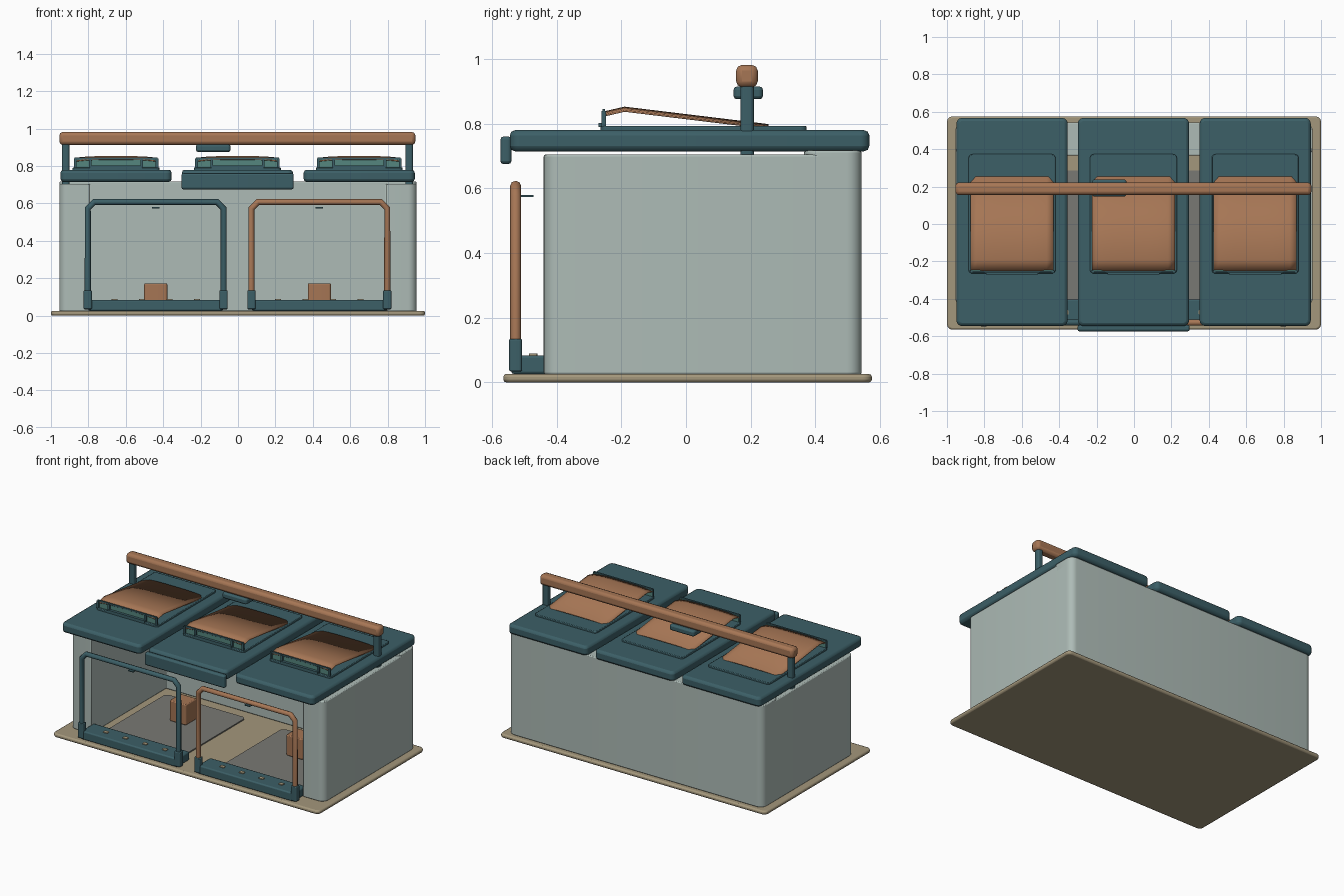
import bpy, bmesh

old = bpy.data.objects.get("Cube")
if old:
    bpy.data.objects.remove(old, do_unlink=True)


def material(name, r, g, b):
    m = bpy.data.materials.new(name)
    m.use_nodes = True
    m.diffuse_color = (r, g, b, 1)
    m.node_tree.nodes["Principled BSDF"].inputs["Base Color"].default_value = (r, g, b, 1)
    return m


SAGE = material("sage", 0.42, 0.50, 0.47)
TEAL = material("dark teal", 0.045, 0.115, 0.135)
COPPER = material("copper brown", 0.38, 0.18, 0.09)
KHAKI = material("khaki", 0.37, 0.31, 0.20)
GREY = material("warm grey", 0.19, 0.19, 0.175)
GREEN = material("sea green", 0.09, 0.24, 0.21)


def finish(name, bm, mat, edge=0.0):
    bmesh.ops.recalc_face_normals(bm, faces=bm.faces)
    mesh = bpy.data.meshes.new(name)
    bm.to_mesh(mesh)
    bm.free()
    mesh.materials.append(mat)
    ob = bpy.data.objects.new(name, mesh)
    bpy.context.collection.objects.link(ob)
    bpy.ops.object.select_all(action='DESELECT')
    ob.select_set(True)
    bpy.context.view_layer.objects.active = ob
    bpy.ops.object.shade_smooth_by_angle(angle=0.7)
    if edge:
        mod = ob.modifiers.new("soft_edges", 'BEVEL')
        mod.width = edge
        mod.segments = 2
        mod.limit_method = 'ANGLE'
        mod.angle_limit = 0.9
    return ob


def prism(name, outline, z0, z1, mat, radius=0.0, edge=0.0, round_if=None):
    """Extruded outline with rounded upright corners."""
    bm = bmesh.new()
    base = bm.faces.new([bm.verts.new((x, y, z0)) for x, y in outline])
    top = bmesh.ops.extrude_face_region(bm, geom=[base])
    bmesh.ops.translate(bm, vec=(0, 0, z1 - z0),
                        verts=[g for g in top["geom"] if isinstance(g, bmesh.types.BMVert)])
    if radius:
        upright = [e for e in bm.edges if abs(e.verts[0].co.z - e.verts[1].co.z) > 1e-4
                   and (round_if is None or round_if(e.verts[0].co))]
        bmesh.ops.bevel(bm, geom=upright, offset=radius, segments=6,
                        profile=0.5, affect='EDGES')
    return finish(name, bm, mat, edge)


def box(name, x, y, z, mat, radius=0.0, edge=0.0):
    outline = [(x[0], y[0]), (x[1], y[0]), (x[1], y[1]), (x[0], y[1])]
    return prism(name, outline, z[0], z[1], mat, radius, edge)


def tube(name, points, depth, mat):
    curve = bpy.data.curves.new(name, 'CURVE')
    curve.dimensions = '3D'
    curve.bevel_depth = depth
    curve.bevel_resolution = 2
    curve.use_fill_caps = True
    spline = curve.splines.new('POLY')
    spline.points.add(len(points) - 1)
    for p, co in zip(spline.points, points):
        p.co = (*co, 1)
    curve.materials.append(mat)
    ob = bpy.data.objects.new(name, curve)
    bpy.context.collection.objects.link(ob)


# Floor plate and three-sided shell, open at the front
box("floor_plate", (-1, 1), (-0.565, 0.575), (0, 0.026), KHAKI, 0.03, 0.009)
W, T, F, B, I = 0.955, 0.795, -0.44, 0.543, 0.365
shell = [(-W, F), (-T, F), (-T, I), (T, I), (T, F), (W, F), (W, B), (-W, B)]
prism("shell_walls", shell, 0.024, 0.705, SAGE, 0.045, 0.006, lambda c: abs(c.x) > 0.9)
box("back_wall_cap", (-W, W), (I, B), (0.66, 0.717), SAGE, 0.045, 0.006)


def sheet(name, cx, mat):
    """Thin crowned flap, hinged at the back and raised at the front."""
    bm = bmesh.new()
    half, steps = 0.222, 12
    profile = [(-0.255, 0.838), (-0.19, 0.853), (0.255, 0.799)]
    rows = []
    for y, z in profile:
        row = []
        for i in range(steps + 1):
            t = 2 * i / steps - 1
            row.append(bm.verts.new((cx + half * t, y, z - 0.010 * abs(t) ** 4)))
        rows.append(row)
    for a, b in zip(rows, rows[1:]):
        for i in range(steps):
            bm.faces.new((a[i], a[i + 1], b[i + 1], b[i]))
    ob = finish(name, bm, mat)
    ob.modifiers.new("thickness", 'SOLIDIFY').thickness = 0.006


# Three lids, each with a raised panel and an angled flap
for side, cx in (("right", -0.652), ("middle", -0.003), ("left", 0.648)):
    box(side + "_lid", (cx - 0.297, cx + 0.297), (-0.545, 0.567), (0.715, 0.78),
        TEAL, 0.03, 0.016)
    box(side + "_lid_panel", (cx - 0.232, cx + 0.232), (-0.265, 0.373), (0.775, 0.793),
        TEAL, 0.02, 0.004)
    sheet(side + "_flap", cx, COPPER)
    box(side + "_flap_front", (cx - 0.22, cx + 0.22), (-0.252, -0.247), (0.792, 0.836), GREEN)
    box(side + "_flap_rail", (cx - 0.222, cx + 0.222), (-0.258, -0.25), (0.835, 0.845), TEAL)
    for s in (-1, 1):
        a, b = sorted((cx + s * 0.13, cx + s * 0.145))
        box(side + "_flap_bracket", (a, b), (-0.262, -0.25), (0.79, 0.838), TEAL)
        a, b = sorted((cx + s * 0.212, cx + s * 0.226))
        box(side + "_flap_end", (a, b), (-0.262, -0.248), (0.79, 0.84), TEAL)
    box(side + "_flap_sill", (cx - 0.14, cx + 0.14), (-0.27, -0.25), (0.79, 0.803), TEAL)
box("middle_lid_lip", (-0.302, 0.298), (-0.574, -0.54), (0.675, 0.761), TEAL, 0.012, 0.01)

# Long carrying bar on two posts
box("carry_bar", (-0.955, 0.948), (0.155, 0.222), (0.913, 0.982), COPPER, 0.0, 0.018)
box("bar_latch", (-0.225, -0.04), (0.147, 0.238), (0.876, 0.915), TEAL, 0.015, 0.01)
for x in (-0.922, 0.915):
    box("bar_post", (x - 0.02, x + 0.02), (0.168, 0.21), (0.70, 0.925), TEAL, 0.012)

# Two front gates with hinge bars, floor pads and blocks
for side, cx, mat in (("right", -0.44, TEAL), ("left", 0.435, COPPER)):
    h, c, y, top = 0.363, 0.035, -0.527, 0.608
    tube(side + "_gate_frame",
         [(cx - h, y, 0.04), (cx - h, y, top - c), (cx - h + c, y, top),
          (cx + h - c, y, top), (cx + h, y, top - c), (cx + h, y, 0.04)], 0.017, mat)
    for s in (-1, 1):
        x = cx + s * h
        box(side + "_gate_sleeve", (x - 0.022, x + 0.022), (y - 0.02, y + 0.02),
            (0.034, 0.135), TEAL, 0.01, 0.005)
    box(side + "_hinge_bar", (cx - 0.36, cx + 0.36), (-0.54, -0.405), (0.026, 0.084),
        TEAL, 0.0, 0.008)
    for i in range(4):
        x = cx - 0.22 + i * 0.147
        box(side + "_hinge_bolt", (x - 0.016, x + 0.016), (-0.485, -0.46),
            (0.08, 0.089), KHAKI, 0.005)
    box(side + "_gate_tab", (cx - 0.02, cx + 0.02), (-0.525, -0.472), (0.574, 0.58), TEAL)
    box(side + "_floor_pad", (cx - 0.3, cx + 0.3), (-0.41, 0.285), (0.024, 0.034), GREY, 0.03)
    box(side + "_block", (cx - 0.062, cx + 0.062), (-0.02, 0.1), (0.032, 0.172),
        COPPER, 0.012, 0.006)
